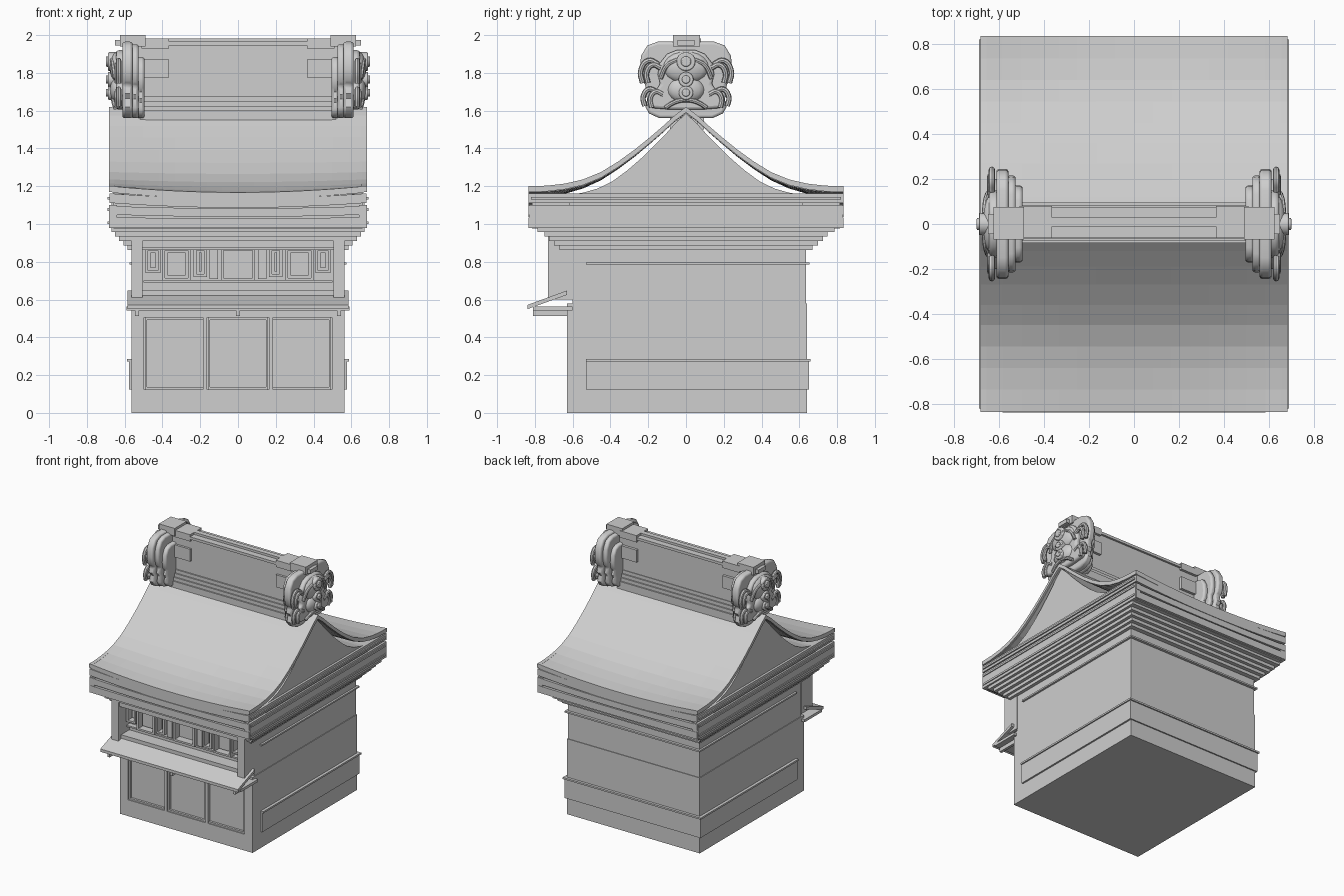
import bpy, bmesh, math

if "Cube" in bpy.data.objects:
    bpy.data.objects.remove(bpy.data.objects["Cube"])

grey = bpy.data.materials.new("stone_grey")
grey.diffuse_color = (0.62, 0.62, 0.62, 1)
grey.use_nodes = True
grey.node_tree.nodes["Principled BSDF"].inputs["Base Color"].default_value = grey.diffuse_color


def finish(name, bm, mirror="", bevel=0, segs=2, smooth=False):
    bmesh.ops.recalc_face_normals(bm, faces=bm.faces)
    me = bpy.data.meshes.new(name)
    bm.to_mesh(me)
    bm.free()
    me.materials.append(grey)
    ob = bpy.data.objects.new(name, me)
    bpy.context.collection.objects.link(ob)
    if bevel:
        m = ob.modifiers.new("round", "BEVEL")
        m.width, m.segments, m.limit_method = bevel, segs, 'ANGLE'
        m.angle_limit = math.radians(50)
    if mirror:
        m = ob.modifiers.new("mirror", "MIRROR")
        m.use_axis = ("X" in mirror, "Y" in mirror, False)
        m.use_mirror_merge = False
    if smooth:
        bpy.ops.object.select_all(action='DESELECT')
        ob.select_set(True)
        bpy.context.view_layer.objects.active = ob
        bpy.ops.object.shade_smooth_by_angle(angle=math.radians(40))
    return ob


def box(name, x0, x1, y0, y1, z0, z1, mirror="", bevel=0):
    bm = bmesh.new()
    bmesh.ops.create_cube(bm, size=1)
    for v in bm.verts:
        v.co = ((x0 + x1) / 2 + v.co.x * (x1 - x0), (y0 + y1) / 2 + v.co.y * (y1 - y0),
                (z0 + z1) / 2 + v.co.z * (z1 - z0))
    return finish(name, bm, mirror, bevel)


def prism(name, outline, x0, x1, mirror="", bevel=0, segs=2, smooth=False):
    """Extrude a (y, z) outline along x."""
    bm = bmesh.new()
    f = bm.faces.new([bm.verts.new((x0, y, z)) for y, z in outline])
    g = bmesh.ops.extrude_face_region(bm, geom=[f])
    for v in g["geom"]:
        if isinstance(v, bmesh.types.BMVert):
            v.co.x = x1
    return finish(name, bm, mirror, bevel, segs, smooth)


def both(half):
    """Close a half outline (top to bottom) across y = 0."""
    return half + [(-y, z) for y, z in reversed(half) if y > 0]


def frame(name, x0, x1, z0, z1, w, y0, y1, mirror=""):
    for n, a, b, c, d in (("left", x0, x0 + w, z0, z1), ("right", x1 - w, x1, z0, z1),
                          ("bottom", x0 + w, x1 - w, z0, z0 + w), ("top", x0 + w, x1 - w, z1 - w, z1)):
        box(f"{name}_{n}", a, b, y0, y1, c, d, mirror)


def sag_slab(name, hx, hy, z0, z1, sag):
    """Full-depth board that dips towards the middle."""
    n = 16
    xs = [hx * (2 * i / n - 1) for i in range(n + 1)]
    bm = bmesh.new()
    pts = [(x, z0 - sag * (1 - (x / hx) ** 2)) for x in xs]
    pts += [(x, z1 - sag * (1 - (x / hx) ** 2)) for x in reversed(xs)]
    f = bm.faces.new([bm.verts.new((x, -hy, z)) for x, z in pts])
    g = bmesh.ops.extrude_face_region(bm, geom=[f])
    for v in g["geom"]:
        if isinstance(v, bmesh.types.BMVert):
            v.co.y = hy
    finish(name, bm)


def tube(name, pts, r, mirror="XY"):
    """Round curl through smooth points."""
    cu = bpy.data.curves.new(name, 'CURVE')
    cu.dimensions, cu.bevel_depth, cu.bevel_resolution = '3D', r, 2
    cu.use_fill_caps, cu.resolution_u = True, 5
    sp = cu.splines.new('BEZIER')
    sp.bezier_points.add(len(pts) - 1)
    for b, p in zip(sp.bezier_points, pts):
        b.co = p
        b.handle_left_type = b.handle_right_type = 'AUTO'
    tmp = bpy.data.objects.new(name, cu)
    bpy.context.collection.objects.link(tmp)
    me = tmp.evaluated_get(bpy.context.evaluated_depsgraph_get()).to_mesh()
    bm = bmesh.new()
    bm.from_mesh(me)
    bpy.data.objects.remove(tmp)
    finish(name, bm, mirror, smooth=True)


# Lower body and front panels
box("lower_body", -.565, .565, -.605, .64, 0, .58)
box("front_base", -.565, .565, -.63, -.6, 0, .125)
box("front_top_rail", -.565, .565, -.63, -.6, .505, .58)
box("front_corner", .497, .565, -.63, -.6, .125, .505, "X")
box("front_mullion", .165, .185, -.63, -.6, .125, .505, "X")
for i in (-1, 0, 1):
    frame(f"panel_trim_{i + 1}", .333 * i - .16, .333 * i + .16, .125, .505, .012, -.622, -.6)

# Skirting and rails on the sides and back
box("skirting", -.578, .578, -.53, .65, .125, .275)
box("skirting_rail", -.587, .587, -.53, .66, .272, .285)
box("upper_rail", -.575, .575, -.53, .655, .785, .797)

# Upper body and porch
box("upper_body", -.56, .56, -.6, .635, .58, .87)
box("porch_post", .505, .565, -.73, -.595, .6, .96, "X")
box("porch_lintel", -.51, .51, -.72, -.6, .875, .96)
box("porch_beam", -.51, .51, -.7, -.6, .60, .65)
box("porch_top_trim", -.51, .51, -.73, -.7, .91, .925)
for x0, x1, z0 in ((.165, .235, .72), (.25, .40, .70), (.41, .49, .74)):
    frame("lattice", x0, x1, z0, .875, .014, -.66, -.6, "X")
    box("lattice_panel", x0 + .028, x1 - .028, -.63, -.6, z0 + .028, .85, "X")
frame("centre_lattice", -.09, .09, .70, .875, .014, -.66, -.6)
box("lattice_strip", .105, .15, -.65, -.6, .71, .875, "X")
box("lattice_sill", -.5, .5, -.64, -.6, .69, .702)

# Awning shelf over the lower panels
prism("awning", [(-.838, .55), (-.838, .572), (-.63, .648), (-.63, .625)], -.585, .585)
box("awning_shelf", -.59, .59, -.81, -.6, .542, .562)
for x in (-.535, 0, .535):
    box("awning_bracket", x - .01, x + .01, -.81, -.6, .512, .545)

# Stepped cornice under the eaves
for i, (hx, hy) in enumerate(((.585, .67), (.605, .70), (.63, .725), (.65, .75), (.67, .785))):
    z = .862 + i * .0236
    box(f"cornice_{i + 1}", -hx, hx, -hy, hy, z, z + .026)

# Layered eave band, straight boards behind dipping ones
box("eave_core", -.66, .66, -.815, .815, .975, 1.125)
box("eave_side_band", .64, .683, -.832, .832, .98, 1.10, "X")
box("eave_shelf", -.67, .67, -.62, .62, 1.10, 1.16)
for i, (z0, z1, s) in enumerate(((.982, 1.035, .004), (1.05, 1.095, .012), (1.112, 1.162, .026))):
    sag_slab(f"eave_board_{i + 1}", .68, .835, z0, z1, s)
for z in (1.0, 1.07, 1.13):
    box("eave_end_tip", .62, .69, -.82, .82, z, z + .014, "X")

# Curved roof sheet, dipping along the eaves
CURVE = [(0, 1.62), (.06, 1.575), (.12, 1.52), (.19, 1.46), (.27, 1.395), (.36, 1.33), (.45, 1.275),
         (.545, 1.236), (.64, 1.214), (.735, 1.203), (.835, 1.20)]
full = [(-y, z) for y, z in CURVE[:0:-1]] + CURVE
bm = bmesh.new()
NX, HX = 16, .668
layers = []
for t in (0, .034):
    grid = []
    for i in range(NX + 1):
        x = HX * (2 * i / NX - 1)
        grid.append([bm.verts.new((x, y, z - t - .033 * (1 - (x / HX) ** 2) * (abs(y) / .835) ** 2))
                     for y, z in full])
    layers.append(grid)
top, low = layers
M = len(full) - 1
for i in range(NX):
    for g in layers:
        for j in range(M):
            bm.faces.new((g[i][j], g[i + 1][j], g[i + 1][j + 1], g[i][j + 1]))
    for j in (0, M):
        bm.faces.new((top[i][j], top[i + 1][j], low[i + 1][j], low[i][j]))
for j in range(M):
    for i in (0, NX):
        bm.faces.new((top[i][j], top[i][j + 1], low[i][j + 1], low[i][j]))
finish("roof", bm)

# Raised verge strip and nested gable boards stepping inward
verge = [(y, z) for y, z in full] + [(y, z - .03) for y, z in reversed(full)]
prism("verge", verge, .655, .682, "X")
for i, (s, drop, hx) in enumerate(((.86, .035, .66), (.72, .055, .635), (.60, .07, .61), (.50, .085, .57))):
    half = [(y * s, 1.15 + (z - 1.20) / .42 * (.47 - drop)) for y, z in CURVE]
    prism(f"gable_{i + 1}", both(half), -hx, hx)

# Ridge wall with stepped foot and caps
box("ridge_wall", -.56, .56, -.045, .06, 1.52, 1.95)
for i in range(4):
    box(f"ridge_foot_{i + 1}", -.52, .52, -.085 + .01 * i, .095 - .01 * i, 1.50, 1.60 + .026 * i)
box("ridge_cap", -.52, .52, -.06, .075, 1.945, 1.965)
box("ridge_bar", -.37, .37, -.012, .028, 1.95, 1.982)
box("ridge_sleeve", .365, .51, -.062, .08, 1.93, 1.982, "X")
box("ridge_tab", .365, .5, -.062, .08, 1.775, 1.87, "X")
box("ridge_end_block", .49, .625, -.07, .075, 1.94, 2.0, "X")
box("ridge_end_plug", .62, .65, -.045, .045, 1.945, 1.975, "X")

# Ridge-end ornaments: stacked scalloped slabs
SLAB = [(.15, 1.965), (.205, 1.945), (.238, 1.89), (.245, 1.82), (.235, 1.76), (.212, 1.735), (.222, 1.69),
        (.205, 1.665), (.215, 1.62), (.195, 1.585), (.14, 1.56)]
for i, (x0, x1, s, zs) in enumerate(((.558, .612, 1, 1), (.526, .566, .88, .965), (.495, .535, .70, .80))):
    prism(f"ornament_slab_{i + 1}", both([(y * s, 1.56 + (z - 1.56) * zs) for y, z in SLAB]),
          x0, x1, "X", .014, 3, True)

# Mask in front of the slabs
MASK = [(.05, 1.92), (.10, 1.90), (.14, 1.85), (.15, 1.79), (.135, 1.74), (.17, 1.70), (.20, 1.65),
        (.19, 1.615), (.08, 1.605)]
prism("mask", both(MASK), .60, .645, "X", .015, 3, True)
for name, c, r in (("mask_brow", (.635, 0, 1.83), (.045, .125, .085)),
                   ("mask_muzzle", (.635, 0, 1.71), (.045, .10, .07))):
    bm = bmesh.new()
    bmesh.ops.create_uvsphere(bm, u_segments=16, v_segments=10, radius=1)
    for v in bm.verts:
        v.co = [c[k] + v.co[k] * r[k] for k in range(3)]
    finish(name, bm, "X", smooth=True)

# Medallions with rim and boss
for z, r in ((1.86, .05), (1.765, .04), (1.695, .038)):
    for part, rad, x1 in (("rim", r, .688), ("boss", r * .55, .70)):
        disc = [(rad * math.cos(a * math.pi / 8), z + rad * math.sin(a * math.pi / 8)) for a in range(16)]
        prism(f"medallion_{part}", disc, .63, x1, "X", .006, 2, True)

# Curls along the sides and below the mask
for i, (y, z, s) in enumerate(((.185, 1.80, 1), (.165, 1.79, .8), (.185, 1.665, .75), (.15, 1.655, .7))):
    x = .632 + .008 * (i % 2)
    tube(f"curl_{i + 1}", [(x, y - .04 * s, z + .045 * s), (x, y + .015 * s, z + .065 * s),
                           (x, y + .055 * s, z + .01), (x, y + .045 * s, z - .055 * s)], .014)
tube("mouth_ridge", [(.66, 0, 1.66), (.658, .06, 1.645), (.65, .11, 1.615)], .012)
tube("brow_ridge", [(.665, .045, 1.87), (.66, .10, 1.84), (.65, .135, 1.77)], .012)
